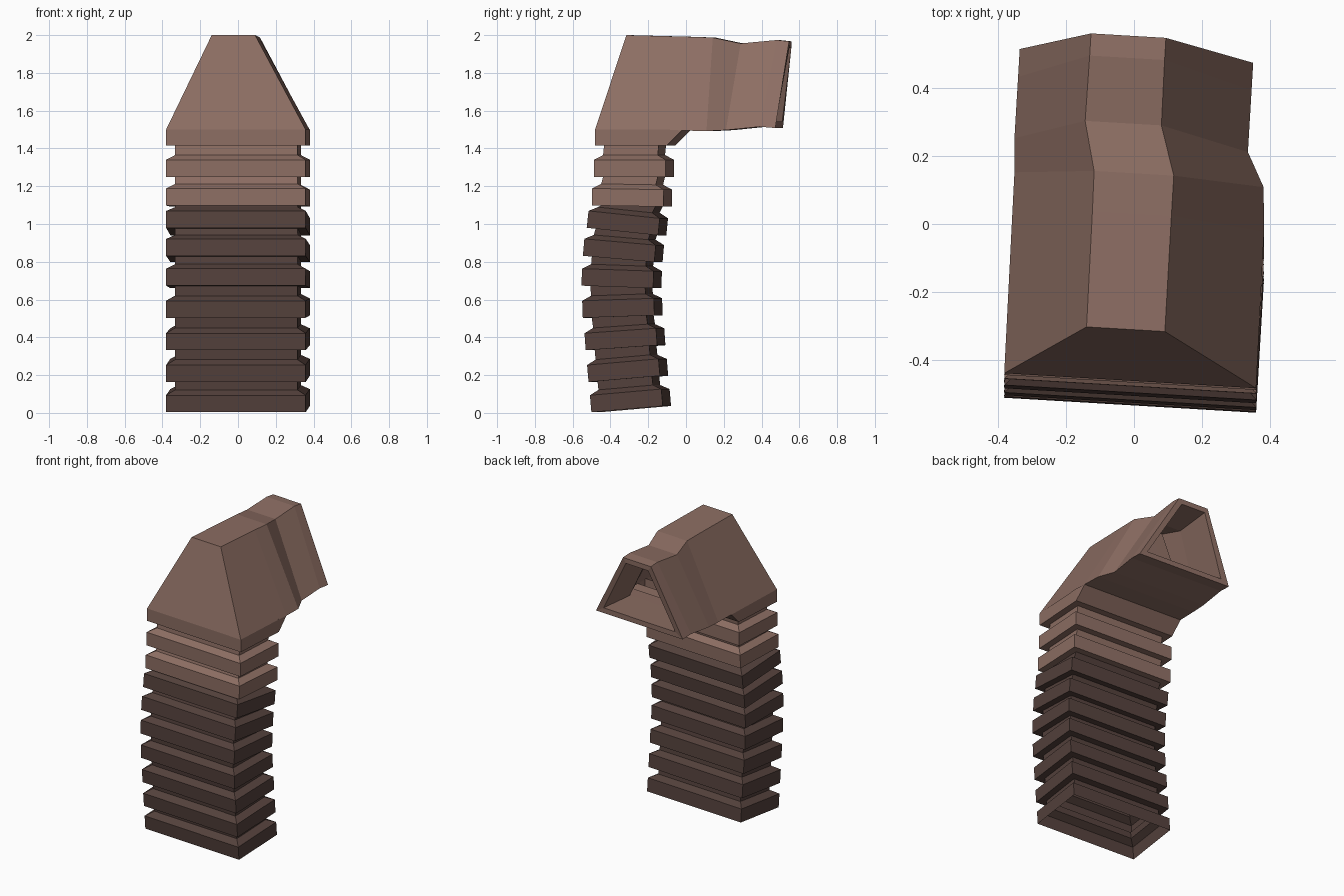
import bpy, bmesh, math
from mathutils import Matrix, Vector

if "Cube" in bpy.data.objects:
    bpy.data.objects.remove(bpy.data.objects["Cube"])

YAW = Matrix.Rotation(math.radians(-3.4), 4, 'Z')
HW, HD, INSET = 0.37, 0.19, 0.045      # half width, half depth, groove depth


def material(name, rgb):
    m = bpy.data.materials.new(name)
    m.diffuse_color = (*rgb, 1)
    m.use_nodes = True
    m.node_tree.nodes["Principled BSDF"].inputs["Base Color"].default_value = m.diffuse_color
    return m


BROWN = material("light_brown", (0.266, 0.156, 0.125))
DARK = material("dark_brown", (0.089, 0.053, 0.045))


def make_object(name, bm, mat):
    bmesh.ops.remove_doubles(bm, verts=bm.verts, dist=0.0005)
    bmesh.ops.recalc_face_normals(bm, faces=bm.faces)
    me = bpy.data.meshes.new(name)
    bm.to_mesh(me)
    bm.free()
    me.materials.append(mat)
    ob = bpy.data.objects.new(name, me)
    bpy.context.collection.objects.link(ob)
    return ob


def loft(bm, rings, skip=()):
    """Join consecutive four-point rings; skip lists side indices left open."""
    vs = [[bm.verts.new(p) for p in r] for r in rings]
    for a, b in zip(vs, vs[1:]):
        for i in range(4):
            if i not in skip:
                j = (i + 1) % 4
                bm.faces.new((a[i], a[j], b[j], b[i]))
    return vs


# Hose ribs: height, y of the centre line, tilt in degrees
RIBS = [(0.02, -0.29, 5), (0.18, -0.305, 5), (0.345, -0.32, 4), (0.51, -0.335, 2),
        (0.667, -0.342, -2), (0.815, -0.335, -5), (0.96, -0.315, -6),
        (1.095, -0.287, -1), (1.25, -0.275, 0), (1.415, -0.27, 0)]


def hose_ring(rib, inset, h):
    z, y, tilt = rib
    m = Matrix.Translation((0, y, z)) @ YAW @ Matrix.Rotation(math.radians(tilt), 4, 'X')
    a, b = HW - inset, HD - inset
    return [m @ Vector(p) for p in ((-a, -b, h), (a, -b, h), (a, b, h), (-a, b, h))]


def rib_rings(rib):
    return [hose_ring(rib, INSET, 0), hose_ring(rib, 0, 0),
            hose_ring(rib, 0, 0.09), hose_ring(rib, INSET, 0.115)]


# Dark lower hose, open at the bottom
bm = bmesh.new()
rings = [r for rib in RIBS[:7] for r in rib_rings(rib)][1:]
loft(bm, rings + [hose_ring(RIBS[7], INSET, 0)])
make_object("lower_hose", bm, DARK)

# Light upper hose, ending in the collar under the head
bm = bmesh.new()
rings = [r for rib in RIBS[7:9] for r in rib_rings(rib)]
top = RIBS[9]
loft(bm, rings + [hose_ring(top, INSET, 0), hose_ring(top, 0, 0), hose_ring(top, 0, 0.085)])
make_object("upper_hose", bm, BROWN)

# Head: trapezoid sections (bottom u, v, z, half width; top u, v, z, half width)
HEAD = Matrix.Translation((0, -0.27, 0)) @ YAW


def section(bu, bv, bz, bw, tu, tv, tz, tw):
    return [HEAD @ Vector(p) for p in ((bu - bw, bv, bz), (tu - tw, tv, tz),
                                       (tu + tw, tv, tz), (bu + bw, bv, bz))]


STATIONS = [
    (0, -0.19, 1.5, 0.37, -0.022, -0.04, 2.0, 0.115),
    (-0.004, 0.27, 1.495, 0.37, -0.024, 0.3, 1.991, 0.116),
    (-0.009, 0.40, 1.492, 0.366, -0.025, 0.418, 1.987, 0.117),
    (-0.038, 0.50, 1.497, 0.343, -0.065, 0.563, 1.956, 0.112),
    (-0.038, 0.68, 1.515, 0.343, -0.065, 0.755, 1.974, 0.11),
    (-0.038, 0.762, 1.508, 0.343, -0.065, 0.82, 1.967, 0.11)]

bm = bmesh.new()
secs = [section(*s) for s in STATIONS]
bm.faces.new([bm.verts.new(p) for p in secs[0]])        # sloped front
loft(bm, secs[:2], skip=(3,))                           # open above the hose
loft(bm, secs[1:])
# Sloped throat between collar and underside
lo = [HEAD @ Vector((s * HW, HD, 1.415)) for s in (-1, 1)]
hi = [HEAD @ Vector((s * HW, HD, 1.5)) for s in (-1, 1)]
far = [secs[1][0], secs[1][3]]
bm.faces.new([bm.verts.new(p) for p in (lo[0], lo[1], far[1], far[0])])
for k in (0, 1):
    bm.faces.new([bm.verts.new(p) for p in (lo[k], far[k], hi[k])])


# Mouth rim and inner wall
def inner(s):
    bu, bv, bz, bw, tu, tv, tz, tw = s
    return section(bu, bv, bz + 0.035, bw - 0.06, tu, tv, tz - 0.035, tw - 0.022)


loft(bm, [secs[-1]] + [inner(s) for s in (STATIONS[5], STATIONS[3], STATIONS[2])])
make_object("head", bm, BROWN)
